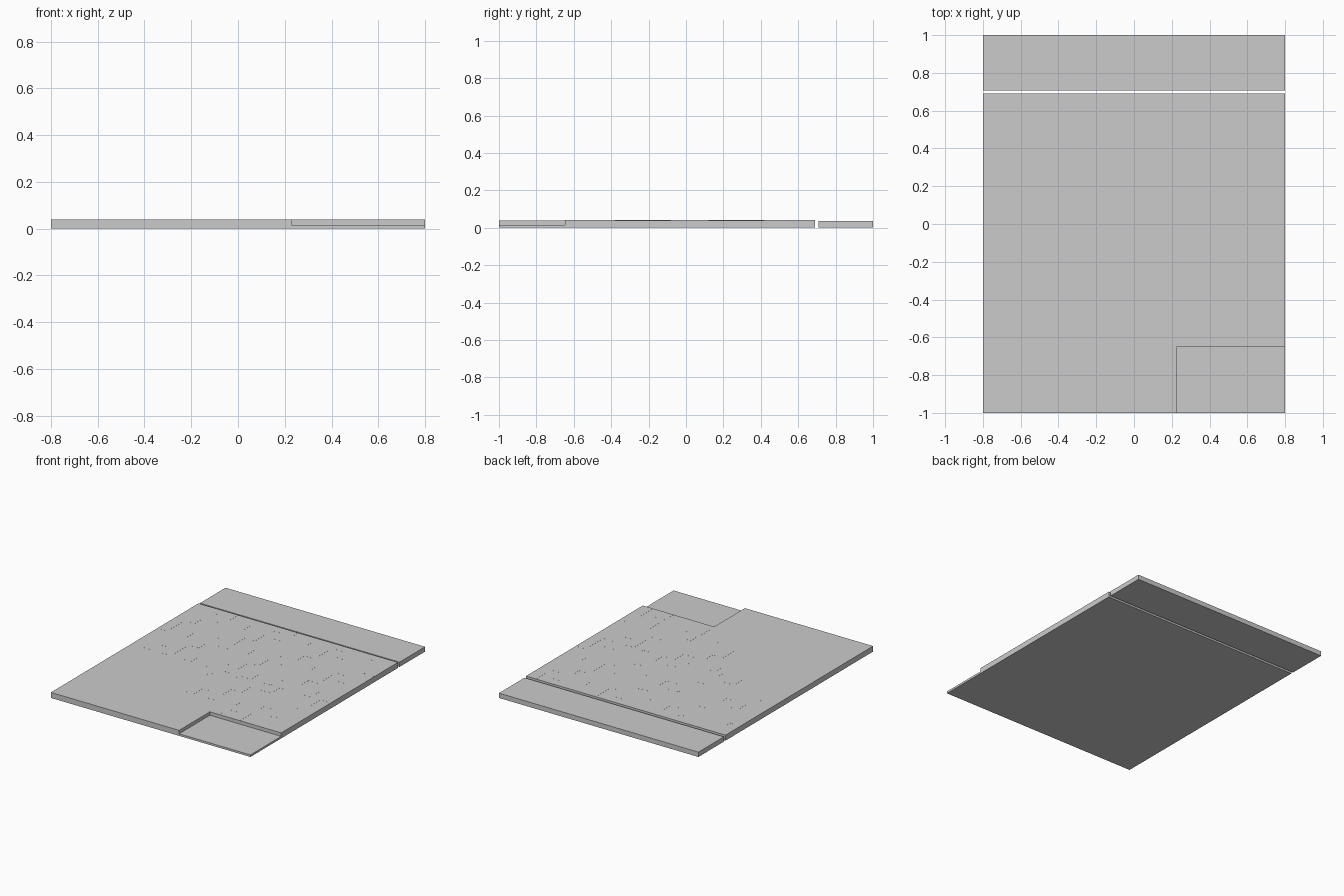
import bpy, bmesh

if "Cube" in bpy.data.objects:
    bpy.data.objects.remove(bpy.data.objects["Cube"])

TOP = 0.04        # floor height
LOW = 0.015       # recessed corner / sub-base height
BACK = 0.69       # rear edge of the main slab


def add_box(bm, x0, x1, y0, y1, z0, z1):
    verts = bmesh.ops.create_cube(bm, size=1)["verts"]
    for v in verts:
        v.co.x = x1 if v.co.x > 0 else x0
        v.co.y = y1 if v.co.y > 0 else y0
        v.co.z = z1 if v.co.z > 0 else z0


def make(name, boxes):
    bm = bmesh.new()
    for b in boxes:
        add_box(bm, *b)
    me = bpy.data.meshes.new(name)
    bm.to_mesh(me)
    bm.free()
    ob = bpy.data.objects.new(name, me)
    bpy.context.collection.objects.link(ob)
    return ob


def planks(x0, x1, y0, y1, width=0.08, length=0.3):
    """Staggered boards running along y, butted with hair-thin height steps."""
    out = []
    cols = max(1, round((x1 - x0) / width))
    w = (x1 - x0) / cols
    for i in range(cols):
        y = y0 - (i % 3) * length / 3
        j = 0
        while y < y1 - 1e-6:
            a, b = max(y, y0), min(y + length, y1)
            if b - a > 1e-4:
                h = TOP + 0.0003 * ((i + j) % 2)
                out.append((x0 + i * w, x0 + (i + 1) * w, a, b, LOW, h))
            y += length
            j += 1
    return out


# Full sub-base; its exposed front right corner is the recessed area
make("base_slab", [(-0.8, 0.8, -1, BACK, 0, LOW)])

# Plain floor panels on the left and the front passage
make("front_left_floor", [(-0.8, -0.18, -1, -0.48, LOW, TOP)])
make("middle_left_floor", [(-0.8, -0.18, -0.48, -0.08, LOW, TOP)])
make("front_passage_floor", [(-0.18, 0.14, -1, -0.48, LOW, TOP)])
make("corner_border_floor", [(0.14, 0.228, -1, -0.648, LOW, TOP)])

# Plank floor wrapping around the plain panels
make("plank_floor",
     planks(-0.8, 0.8, -0.08, BACK)
     + planks(-0.18, 0.8, -0.48, -0.08)
     + planks(0.14, 0.8, -0.648, -0.48))

# Separate slightly lower rear strip behind an open gap
make("rear_strip", [(-0.8, 0.8, 0.708, 1, 0, 0.035)])
